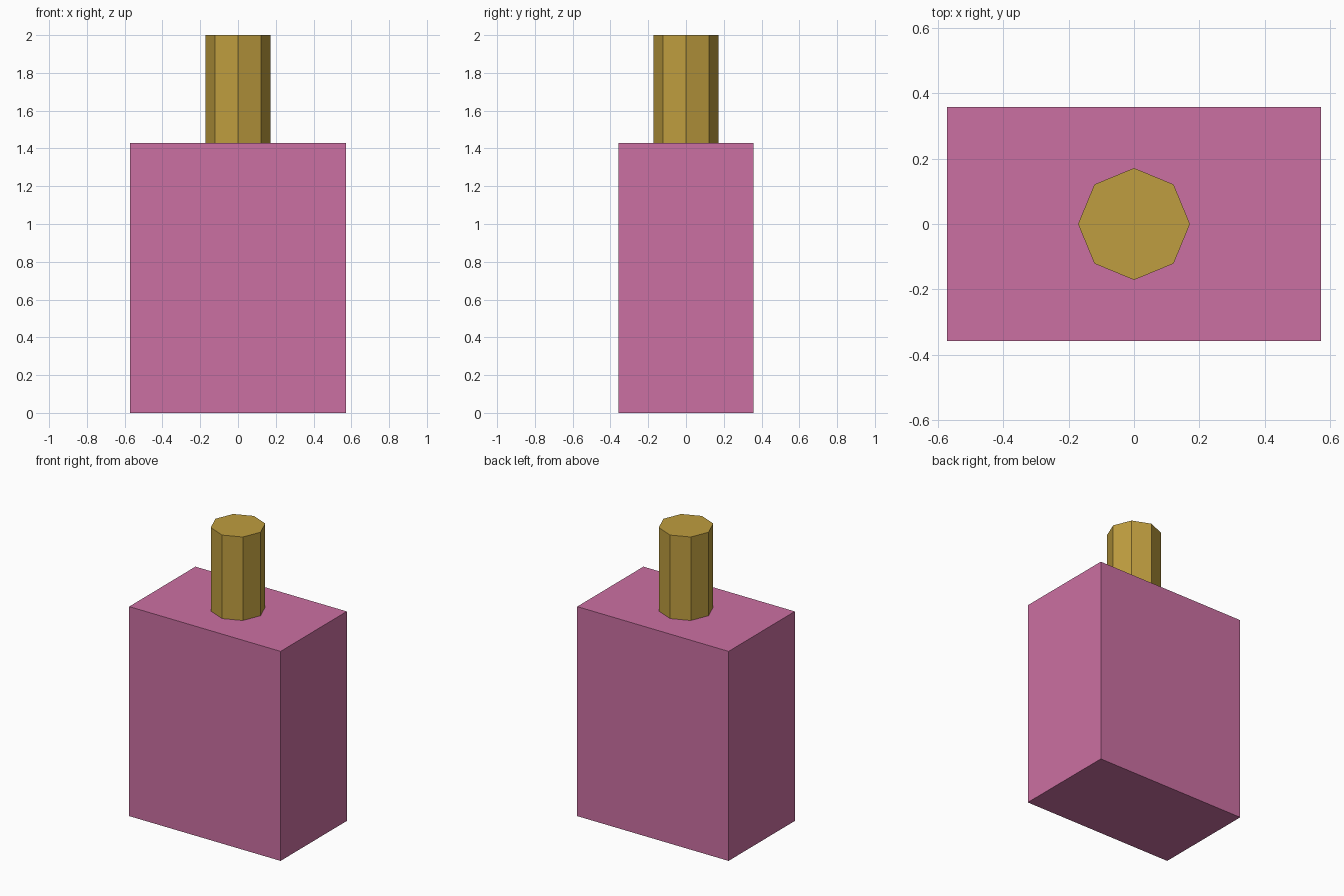
import bpy

if "Cube" in bpy.data.objects:
    bpy.data.objects.remove(bpy.data.objects["Cube"])


def paint(obj, name, rgb):
    mat = bpy.data.materials.new(name)
    mat.diffuse_color = (*rgb, 1.0)
    mat.use_nodes = True
    mat.node_tree.nodes["Principled BSDF"].inputs["Base Color"].default_value = mat.diffuse_color
    obj.data.materials.append(mat)


BODY_H = 1.43
TOTAL_H = 2.0

# Rectangular bottle body
bpy.ops.mesh.primitive_cube_add(size=1, location=(0, 0, BODY_H / 2))
body = bpy.context.object
body.name = "bottle_body"
body.scale = (1.143, 0.714, BODY_H)
bpy.ops.object.transform_apply(location=False, rotation=False, scale=True)
paint(body, "pink", (0.60, 0.16, 0.36))

# Eight-sided cap, corners on the x and y axes
bpy.ops.mesh.primitive_cylinder_add(
    vertices=8, radius=0.171, depth=TOTAL_H - BODY_H,
    location=(0, 0, (TOTAL_H + BODY_H) / 2))
cap = bpy.context.object
cap.name = "bottle_cap"
paint(cap, "gold", (0.52, 0.34, 0.05))
